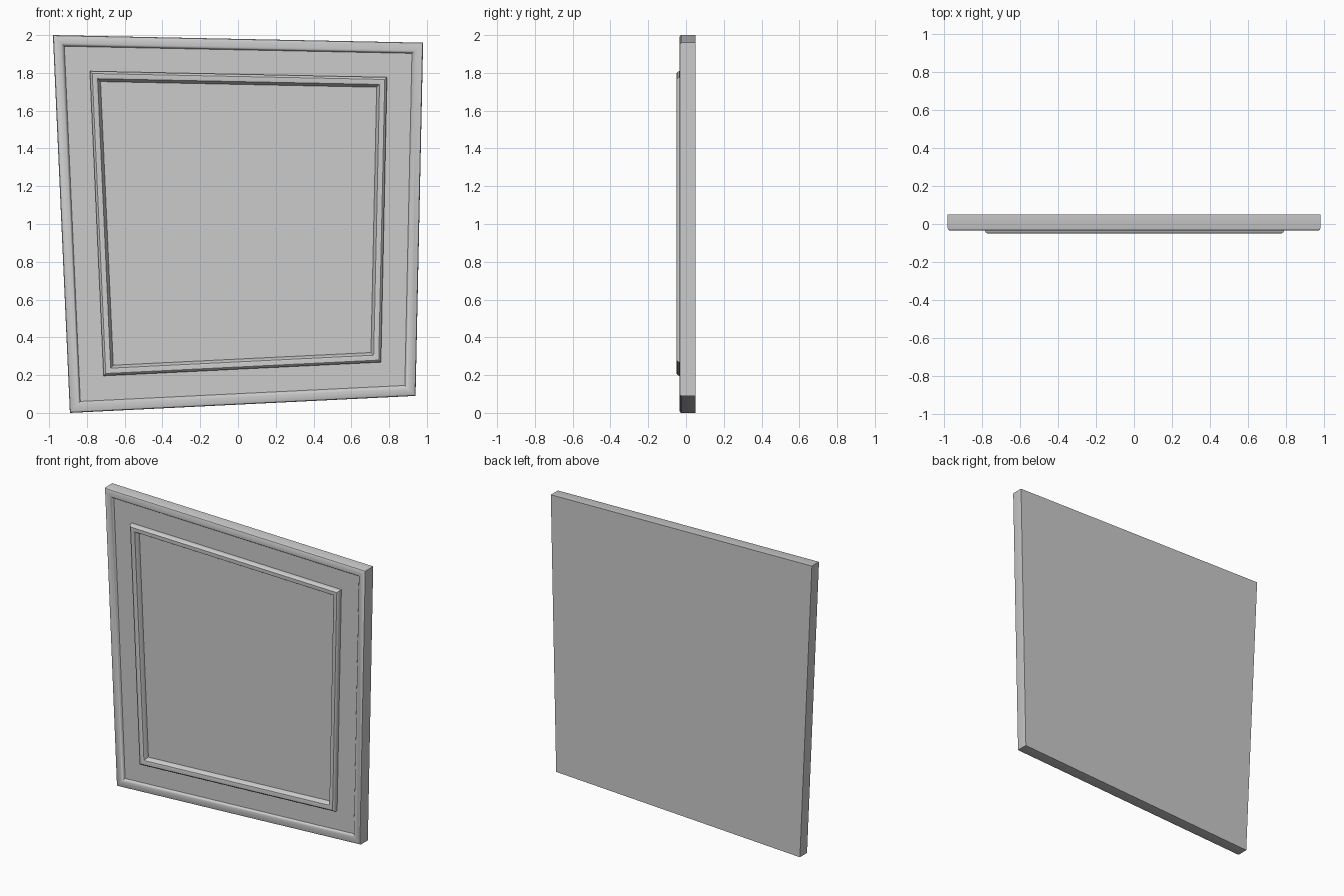
import bpy, bmesh, math
from mathutils import Vector

if "Cube" in bpy.data.objects:
    bpy.data.objects.remove(bpy.data.objects["Cube"])

# Crooked outline of the panel seen from the front (x, z), counter-clockwise
OUTLINE = [Vector(p) for p in ((-0.89, 0.0), (0.94, 0.09), (0.98, 1.96), (-0.98, 2.0))]


def inset(d):
    """Mitred inward offset of the outline by distance d."""
    n = len(OUTLINE)
    result = []
    for i, p in enumerate(OUTLINE):
        a = (p - OUTLINE[i - 1]).normalized()
        b = (OUTLINE[(i + 1) % n] - p).normalized()
        na, nb = Vector((-a.y, a.x)), Vector((-b.y, b.x))
        result.append(p + (na + nb) * d / (1 + na.dot(nb)))
    return result


def sweep(name, profile, closed):
    """Run an (inset, y) profile around the outline; cap the ends or close the loop."""
    bm = bmesh.new()
    rings = [[bm.verts.new((p.x, y, p.y)) for p in inset(d)] for d, y in profile]
    pairs = list(zip(rings, rings[1:]))
    if closed:
        pairs.append((rings[-1], rings[0]))
    else:
        bm.faces.new(rings[0])
        bm.faces.new(rings[-1])
    for r, s in pairs:
        for i in range(4):
            j = (i + 1) % 4
            bm.faces.new((r[i], r[j], s[j], s[i]))
    bmesh.ops.recalc_face_normals(bm, faces=bm.faces)
    mesh = bpy.data.meshes.new(name)
    bm.to_mesh(mesh)
    bm.free()
    ob = bpy.data.objects.new(name, mesh)
    bpy.context.collection.objects.link(ob)
    bpy.ops.object.select_all(action='DESELECT')
    ob.select_set(True)
    bpy.context.view_layer.objects.active = ob
    bpy.ops.object.shade_smooth_by_angle(angle=math.radians(35))
    return ob


# Slab with rounded rim and slightly sunken field
sweep("panel_slab", [(0, 0.05), (0, -0.024), (0.003, -0.031), (0.010, -0.035),
                     (0.040, -0.035), (0.048, -0.032), (0.053, -0.026),
                     (0.058, -0.018)], closed=False)

# Raised inner moulding with bevelled edges
sweep("inner_moulding", [(0.187, -0.012), (0.187, -0.036), (0.191, -0.044),
                         (0.199, -0.050), (0.217, -0.050), (0.226, -0.046),
                         (0.232, -0.036), (0.241, -0.018), (0.241, -0.012)], closed=True)
